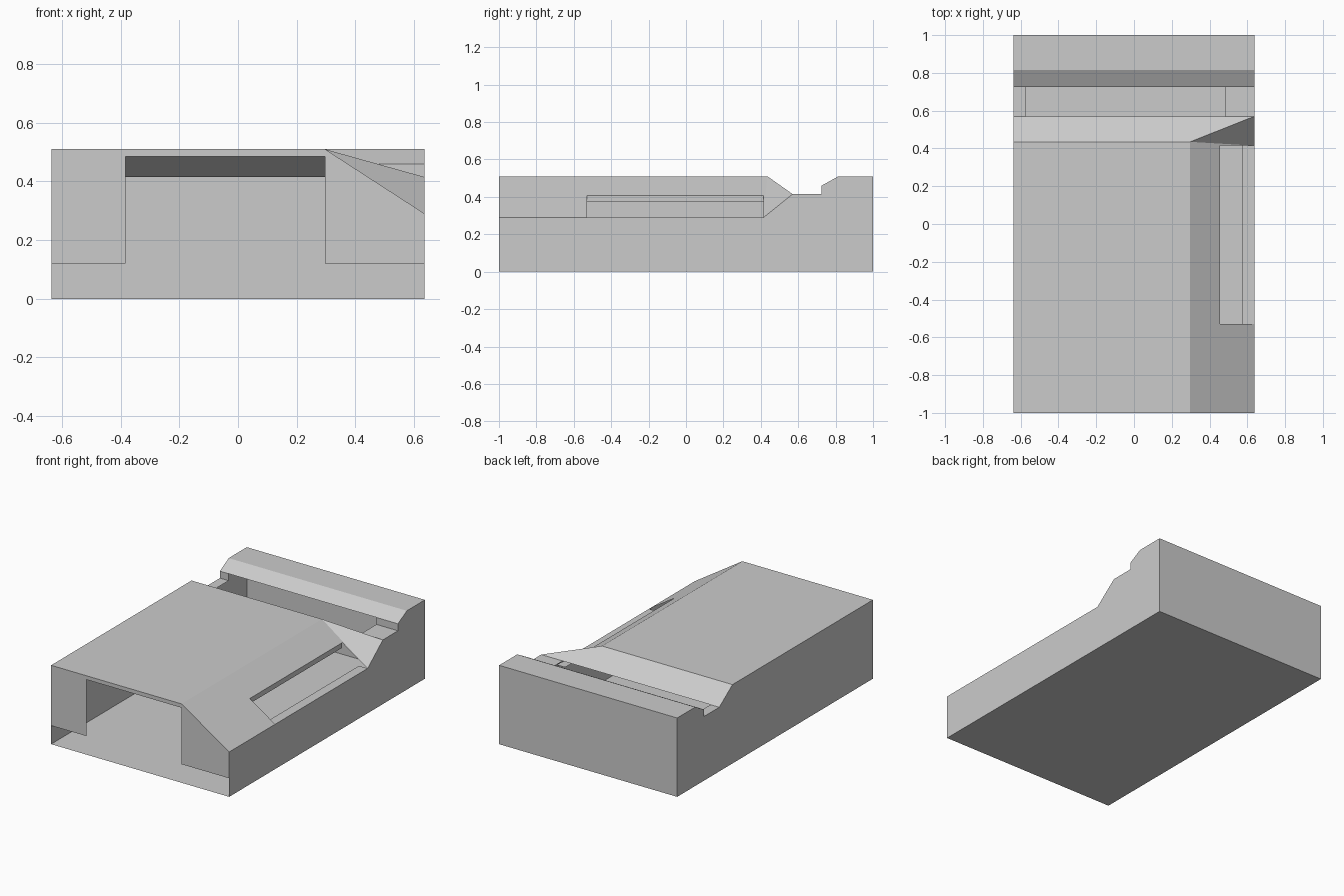
import bpy, bmesh
from mathutils import Vector

if "Cube" in bpy.data.objects:
    bpy.data.objects.remove(bpy.data.objects["Cube"])

# Main dimensions of the thin sheet shell
W, H = 0.637, 0.51            # half width, full height
X0, X1 = -0.384, 0.297        # front opening sides; X1 is also the bevel start
LOW = 0.29                    # outer edge of the side bevel
YA, YB = 0.435, 0.57          # rear ramp start and end
YC, YD = 0.725, 0.815         # groove back, rear lip top
ZG, ZL = 0.415, 0.46          # groove floor, lip start
HX0, HX1 = -0.575, 0.483      # groove slot ends
CY = 0.415                    # rear end of bevel at the outer edge
SX, SY = 0.455, -0.53         # side slot inner edge and front edge


def bevel_z(x):
    return H + (LOW - H) * (x - X1) / (W - X1)


def panel(name, out, *polys):
    """Flat sheet made of polygons that all face the 'out' direction."""
    bm = bmesh.new()
    for pts in polys:
        f = bm.faces.new([bm.verts.new(p) for p in pts])
        f.normal_update()
        if f.normal.dot(Vector(out)) < 0:
            f.normal_flip()
    bmesh.ops.remove_doubles(bm, verts=bm.verts, dist=1e-5)
    me = bpy.data.meshes.new(name)
    bm.to_mesh(me)
    bm.free()
    ob = bpy.data.objects.new(name, me)
    bpy.context.collection.objects.link(ob)
    return ob


def strip(x0, x1, p, q):
    """Quad spanning x0..x1 between two (y, z) points."""
    return [(x0, *p), (x1, *p), (x1, *q), (x0, *q)]


# Floor and back wall
panel("floor", (0, 0, -1), strip(-W, W, (-1, 0), (1, 0)))
panel("back_wall", (0, 1, 0), strip(-W, W, (1, 0), (1, H)))

# Side walls share the rear profile
rear = [(YB, ZG), (YC, ZG), (YC, ZL), (YD, H), (1, H), (1, 0), (-1, 0)]
panel("left_wall", (-1, 0, 0), [(-W, y, z) for y, z in [(-1, H), (YA, H)] + rear])
panel("right_wall", (1, 0, 0), [(W, y, z) for y, z in [(-1, LOW), (CY, LOW)] + rear])

# Front plate: wide low slot plus tall central opening
plate = [(-W, .12), (X0, .12), (X0, .485), (X1, .485), (X1, .12),
         (W, .12), (W, LOW), (X1, H), (-W, H)]
panel("front_plate", (0, -1, 0), [(x, -1, z) for x, z in plate])

# Top deck and the ramp down into the groove
panel("top_deck", (0, 0, 1), strip(-W, X1, (-1, H), (YA, H)))
A, B, C = (X1, YA, H), (W, YB, ZG), (W, CY, LOW)
panel("rear_ramp", (0, 1, 1), [(-W, YA, H), A, B, (-W, YB, ZG)])
panel("corner_facet", (1, 0, 1), [A, B, C])

# Side bevel with a long slot cut out of its outer edge
bevel = [(X1, YA), (X1, -1), (W, -1), (W, SY), (SX, SY), (SX, CY), (W, CY)]
panel("side_bevel", (1, 0, 1), [(x, y, bevel_z(x)) for x, y in bevel])
zs = bevel_z(SX)
panel("slot_upper_lip", (1, 0, 0),
      [(SX, SY, zs), (SX, CY, zs), (SX, CY, .375), (SX, SY, .375)])
panel("slot_ledge", (0, 0, 1), strip(.575, W, (SY, LOW), (CY, LOW)))

# Groove ends on both sides of the open slot, and the rear lip
ends = [(-W, HX0), (HX1, W)]
panel("groove_floor", (0, 0, 1), *[strip(a, b, (YB, ZG), (YC, ZG)) for a, b in ends])
panel("groove_step", (0, -1, 0), *[strip(a, b, (YC, ZG), (YC, ZL)) for a, b in ends])
panel("rear_lip_slope", (0, -1, 1), strip(-W, W, (YC, ZL), (YD, H)))
panel("rear_lip_top", (0, 0, 1), strip(-W, W, (YD, H), (1, H)))
